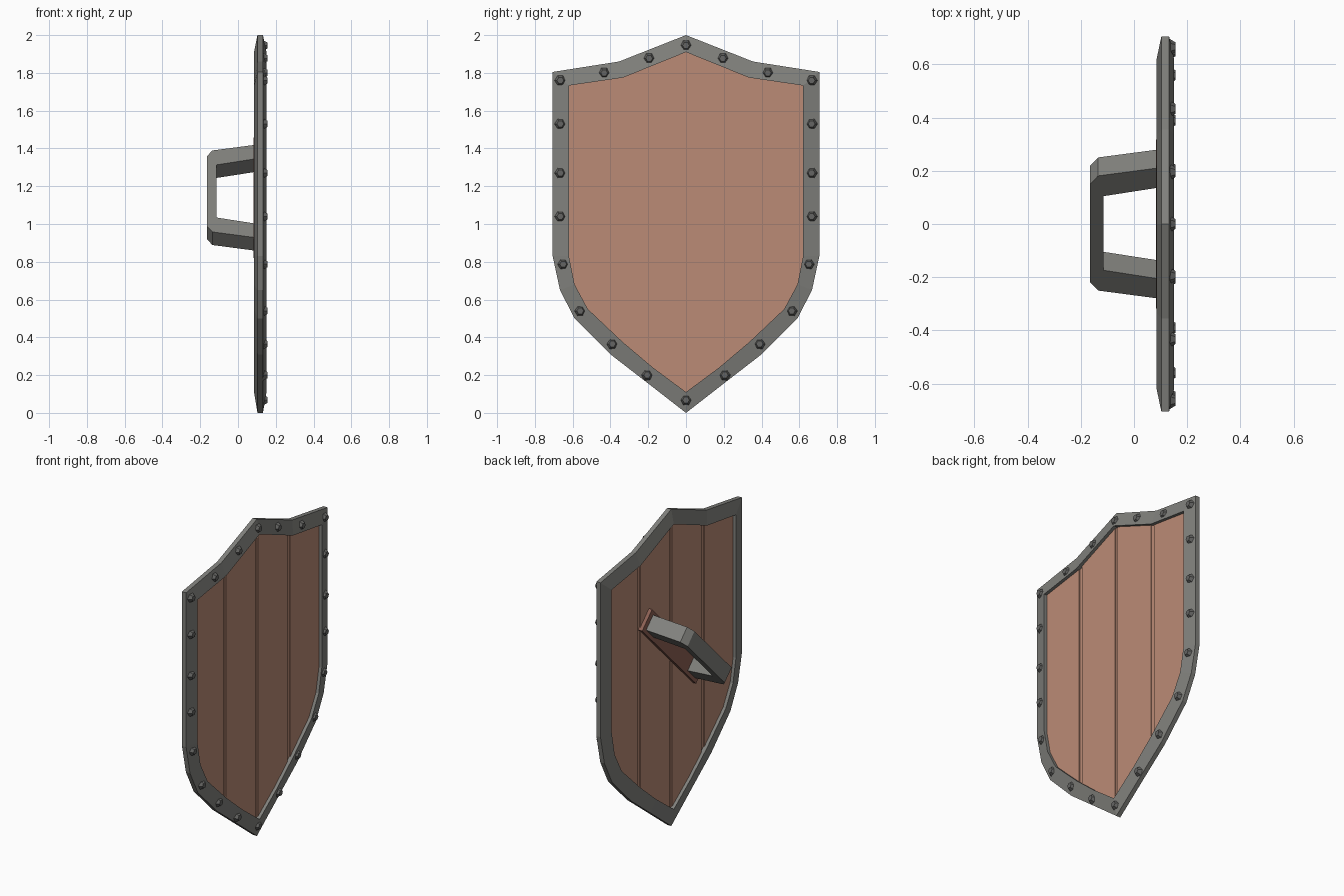
import bpy, bmesh
from math import pi
from mathutils import Matrix, Vector

cube = bpy.data.objects.get("Cube")
if cube:
    bpy.data.objects.remove(cube, do_unlink=True)


def material(name, rgb):
    m = bpy.data.materials.new(name)
    m.use_nodes = True
    m.diffuse_color = (*rgb, 1)
    m.node_tree.nodes["Principled BSDF"].inputs["Base Color"].default_value = (*rgb, 1)
    return m


STEEL = material("grey steel", (0.22, 0.22, 0.205))
DARK = material("dark steel", (0.13, 0.13, 0.125))
WOOD = material("warm wood", (0.50, 0.26, 0.18))
LEATHER = material("brown leather", (0.27, 0.12, 0.09))


def finish(bm, name, mat):
    bmesh.ops.recalc_face_normals(bm, faces=bm.faces[:])
    mesh = bpy.data.meshes.new(name)
    bm.to_mesh(mesh)
    bm.free()
    mesh.materials.append(mat)
    obj = bpy.data.objects.new(name, mesh)
    bpy.context.collection.objects.link(obj)
    return obj


def mirrored(half):
    """Closed outline from its +y half, which starts and ends on y = 0."""
    return half + [(-y, z) for y, z in half[-2:0:-1]]


def extrude(bm, offset):
    geom = bmesh.ops.extrude_face_region(bm, geom=bm.faces[:])["geom"]
    verts = [g for g in geom if isinstance(g, bmesh.types.BMVert)]
    bmesh.ops.translate(bm, verts=verts, vec=offset)


def slab(name, outline, x0, x1, mat, y_range=None):
    """Outline in the y-z plane, optionally trimmed to a y range, with thickness in x."""
    bm = bmesh.new()
    bm.faces.new([bm.verts.new((x0, y, z)) for y, z in outline])
    for y, side in zip(y_range or (), (-1, 1)):
        bmesh.ops.bisect_plane(bm, geom=bm.verts[:] + bm.edges[:] + bm.faces[:],
                               plane_co=(0, y, 0), plane_no=(0, side, 0), clear_outer=True)
    extrude(bm, (x1 - x0, 0, 0))
    return finish(bm, name, mat)


# Outlines of the rim
outer = mirrored([(0, 2.0), (.355, 1.86), (.706, 1.805), (.706, .83), (.667, .65),
                  (.59, .50), (.40, .31), (.206, .16), (0, 0)])
inner = mirrored([(0, 1.91), (.333, 1.775), (.62, 1.733), (.62, .83), (.59, .68),
                  (.52, .55), (.335, .375), (.175, .24), (0, .11)])
middle = [((a + c) / 2, (b + d) / 2) for (a, b), (c, d) in zip(outer, inner)]

# Metal rim: thicker at its inner edge than at its outer edge
bm = bmesh.new()
loops = [[bm.verts.new((x, y, z)) for y, z in line]
         for line, x in ((outer, .132), (inner, .151), (inner, .085), (outer, .103))]
count = len(outer)
for k in range(4):
    a, b = loops[k], loops[(k + 1) % 4]
    for i in range(count):
        j = (i + 1) % count
        bm.faces.new((a[i], a[j], b[j], b[i]))
finish(bm, "rim", STEEL)

# Wooden core and the four planks standing proud of it
slab("panel_core", middle, .111, .125, WOOD)
for i, span in enumerate([(-.7, -.333), (-.306, -.011), (.011, .306), (.333, .7)]):
    slab(f"plank_{i + 1}", middle, .105, .131, WOOD, span)

# Rivets along the rim
bm = bmesh.new()
spots = mirrored([(0, 1.945), (.195, 1.877), (.433, 1.80), (.665, 1.76), (.665, 1.53),
                  (.665, 1.27), (.665, 1.04), (.65, .787), (.56, .54), (.39, .365),
                  (.205, .20), (0, .068)])
for y, z in spots:
    bmesh.ops.create_cone(bm, cap_ends=True, segments=6, radius1=.032, radius2=.018, depth=.024,
                          matrix=Matrix.Translation((.145, y, z)) @ Matrix.Rotation(pi / 2, 4, "Y"))
finish(bm, "rivets", DARK)

# Diagonal grip on the back, modelled upright and then turned
turn = Matrix.Translation((0, 0, 1.139)) @ Matrix.Rotation(-pi / 4, 4, "X")


def grip_part(name, side, width, mat):
    """Profile of (x, height) pairs, symmetric in height, extruded along y."""
    profile = side + [(x, -h) for x, h in reversed(side)]
    bm = bmesh.new()
    bm.faces.new([bm.verts.new((x, -width / 2, h)) for x, h in profile])
    extrude(bm, (0, width, 0))
    bm.transform(turn)
    return finish(bm, name, mat)


grip_part("grip_backing", [(.083, .38), (.112, .38)], .14, LEATHER)
# The bracket profile is open between its legs
outside = [(.09, .347), (-.135, .305), (-.165, .262)]
inside = [(-.115, .197), (.09, .242)]
half = outside + [(x, -h) for x, h in reversed(outside)]
bm = bmesh.new()
ring = half + [(x, -h) for x, h in reversed(inside)] + inside
bm.faces.new([bm.verts.new((x, -.049, h)) for x, h in ring])
extrude(bm, (0, .098, 0))
bm.transform(turn)
finish(bm, "grip_handle", STEEL)
